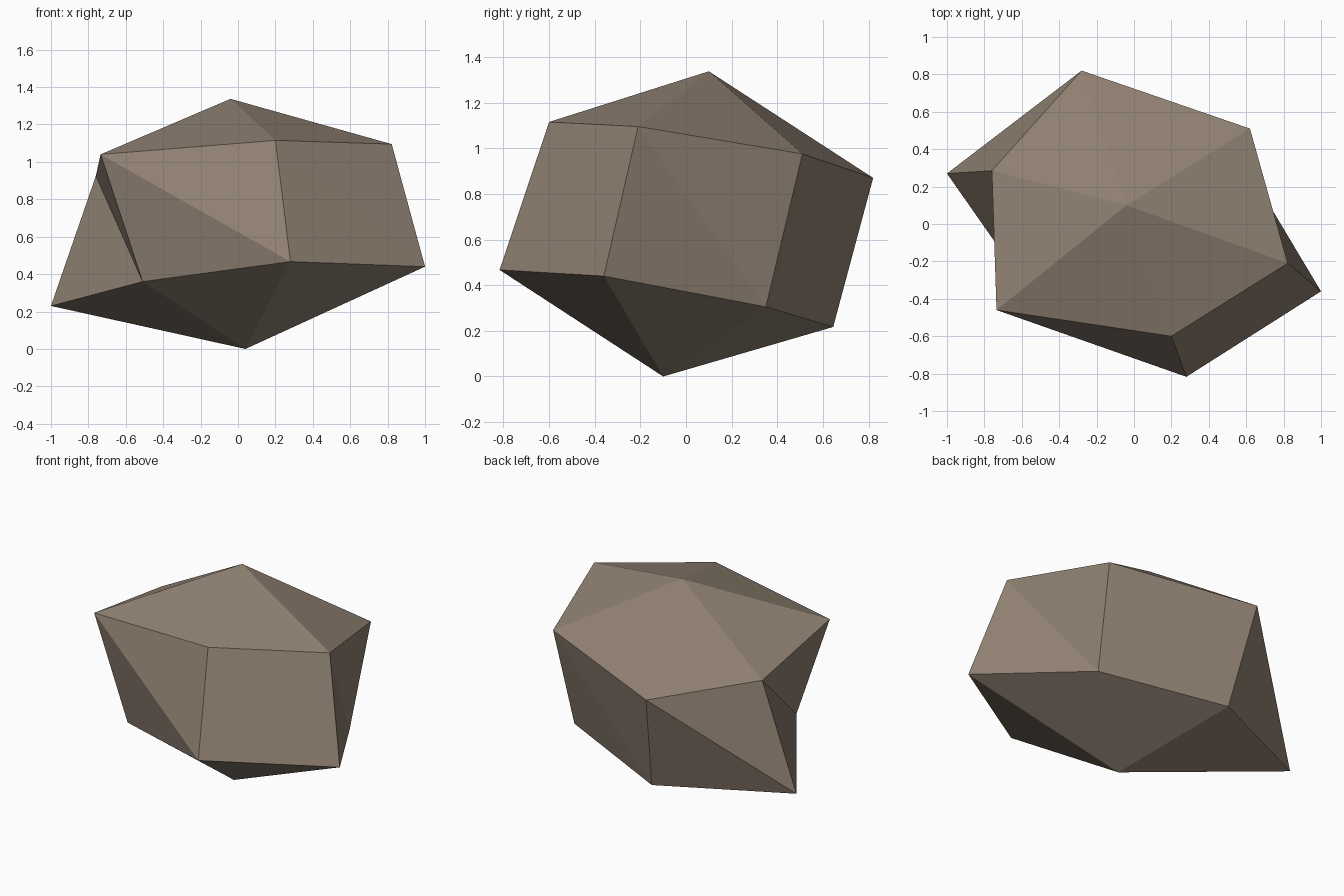
import bpy
import bmesh

cube = bpy.data.objects.get("Cube")
if cube:
    bpy.data.objects.remove(cube, do_unlink=True)

# Stone colour
stone = bpy.data.materials.new("warm_grey_stone")
stone.use_nodes = True
colour = (0.28, 0.222, 0.17, 1)
stone.diffuse_color = colour
bsdf = next(n for n in stone.node_tree.nodes if n.type == 'BSDF_PRINCIPLED')
bsdf.inputs["Base Color"].default_value = colour
bsdf.inputs["Roughness"].default_value = 0.9

# Rock outline: two irregular six-sided rings between a peak and a foot
upper_ring = [(-0.735, -0.46, 1.04), (0.20, -0.60, 1.115), (0.822, -0.21, 1.095),
              (0.62, 0.51, 0.975), (-0.28, 0.82, 0.87), (-0.76, 0.285, 0.925)]
lower_ring = [(-0.51, -0.43, 0.36), (0.28, -0.817, 0.467), (1.0, -0.36, 0.44),
              (0.575, 0.35, 0.305), (-0.20, 0.645, 0.217), (-1.0, 0.27, 0.23)]

bm = bmesh.new()
upper = [bm.verts.new(p) for p in upper_ring]
lower = [bm.verts.new(p) for p in lower_ring]
peak = bm.verts.new((-0.04, 0.10, 1.337))
foot = bm.verts.new((0.04, -0.10, 0))

# Cap, side and underside facets; each side panel folds along one diagonal
for i in range(len(upper)):
    j = (i + 1) % len(upper)
    bm.faces.new((upper[i], upper[j], peak))
    bm.faces.new((lower[i], lower[j], upper[i]))
    bm.faces.new((lower[j], upper[j], upper[i]))
    bm.faces.new((lower[j], lower[i], foot))
bmesh.ops.recalc_face_normals(bm, faces=bm.faces)

mesh = bpy.data.meshes.new("rock")
bm.to_mesh(mesh)
bm.free()
mesh.materials.append(stone)
rock = bpy.data.objects.new("rock", mesh)
bpy.context.collection.objects.link(rock)
